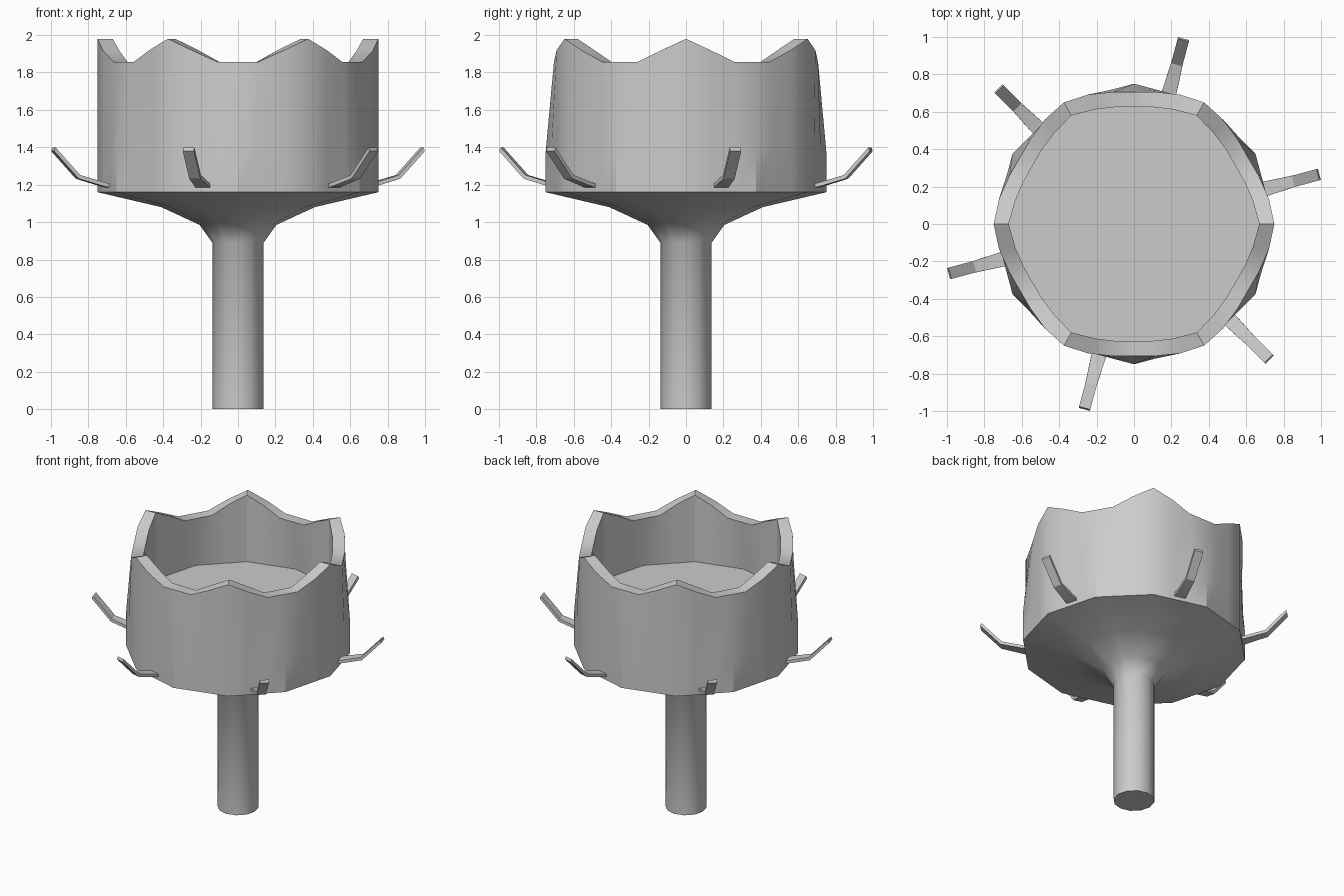
import bpy
import math

if "Cube" in bpy.data.objects:
    bpy.data.objects.remove(bpy.data.objects["Cube"])


def make(name, verts, faces, angle=35):
    mesh = bpy.data.meshes.new(name)
    mesh.from_pydata(verts, [], faces)
    ob = bpy.data.objects.new(name, mesh)
    bpy.context.collection.objects.link(ob)
    bpy.ops.object.select_all(action='DESELECT')
    ob.select_set(True)
    bpy.context.view_layer.objects.active = ob
    bpy.ops.object.mode_set(mode='EDIT')
    bpy.ops.mesh.select_all(action='SELECT')
    bpy.ops.mesh.normals_make_consistent(inside=False)
    bpy.ops.object.mode_set(mode='OBJECT')
    bpy.ops.object.shade_smooth_by_angle(angle=math.radians(angle))
    return ob


def bridge(rings):
    # joins a list of equal rings, returning flat vertices and quads
    n = len(rings[0])
    verts = [v for r in rings for v in r]
    faces = [(k * n + i, k * n + (i + 1) % n, (k + 1) * n + (i + 1) % n, (k + 1) * n + i)
             for k in range(len(rings) - 1) for i in range(n)]
    return verts, faces, n


def sixfold(points):
    # points are (sideways, outward, z) on one of six sides
    ring = []
    for k in range(6):
        a = math.radians(30 + 60 * k)
        c, s = math.cos(a), math.sin(a)
        ring += [(d * c - t * s, d * s + t * c, z) for t, d, z in points]
    return ring


# stem with its flare, twelve sided
profile = [(0.137, 0), (0.137, 0.89), (0.205, 0.985), (0.41, 1.08), (0.75, 1.16)]
rings = [[(r * math.cos(i * math.pi / 6), r * math.sin(i * math.pi / 6), z)
          for i in range(12)] for r, z in profile]
verts, faces, n = bridge(rings)
faces.append(tuple(range(n)))
make("stem", verts, faces, 40)

# cup wall with a scalloped rim: sideways, outward, z from peak to valley
outer = [(-0.375, 0.65, 1.98), (-0.245, 0.692, 1.918), (-0.11, 0.706, 1.857), (0, 0.706, 1.857)]
inner = [(-0.335, 0.58, 1.98), (-0.21, 0.612, 1.918), (-0.10, 0.625, 1.857), (0, 0.625, 1.857)]


def full(half):
    return half + [(-t, d, z) for t, d, z in (half[2], half[1])]


def level(half, radius, z):
    # same columns dropped onto a regular twelve sided ring
    return full([(t, radius - abs(t) * math.tan(math.radians(15)), z) for t, d, _ in half])


rings = [sixfold(p) for p in (level(outer, 0.75, 1.16), level(outer, 0.75, 1.38),
                              full(outer), full(inner), level(inner, 0.67, 1.49))]
verts, faces, n = bridge(rings)
faces.append(tuple(range(4 * n, 5 * n)))
make("cup", verts, faces, 30)

# six bent prongs: radius, z, half width
path = [(0.66, 1.178, 0.042), (0.74, 1.188, 0.039), (0.89, 1.232, 0.031), (1.026, 1.38, 0.031)]
for k in range(6):
    a = math.radians(15 + 60 * k)
    c, s = math.cos(a), math.sin(a)
    rings = [[(r * c - w * s, r * s + w * c, z) for r, w, z in
              ((r, -w, z), (r, w, z), (r - 0.008, w, z + 0.02), (r - 0.008, -w, z + 0.02))]
             for r, z, w in path]
    verts, faces, n = bridge(rings)
    faces += [(0, 1, 2, 3), (12, 13, 14, 15)]
    make(f"prong_{k + 1}", verts, faces, 30)
